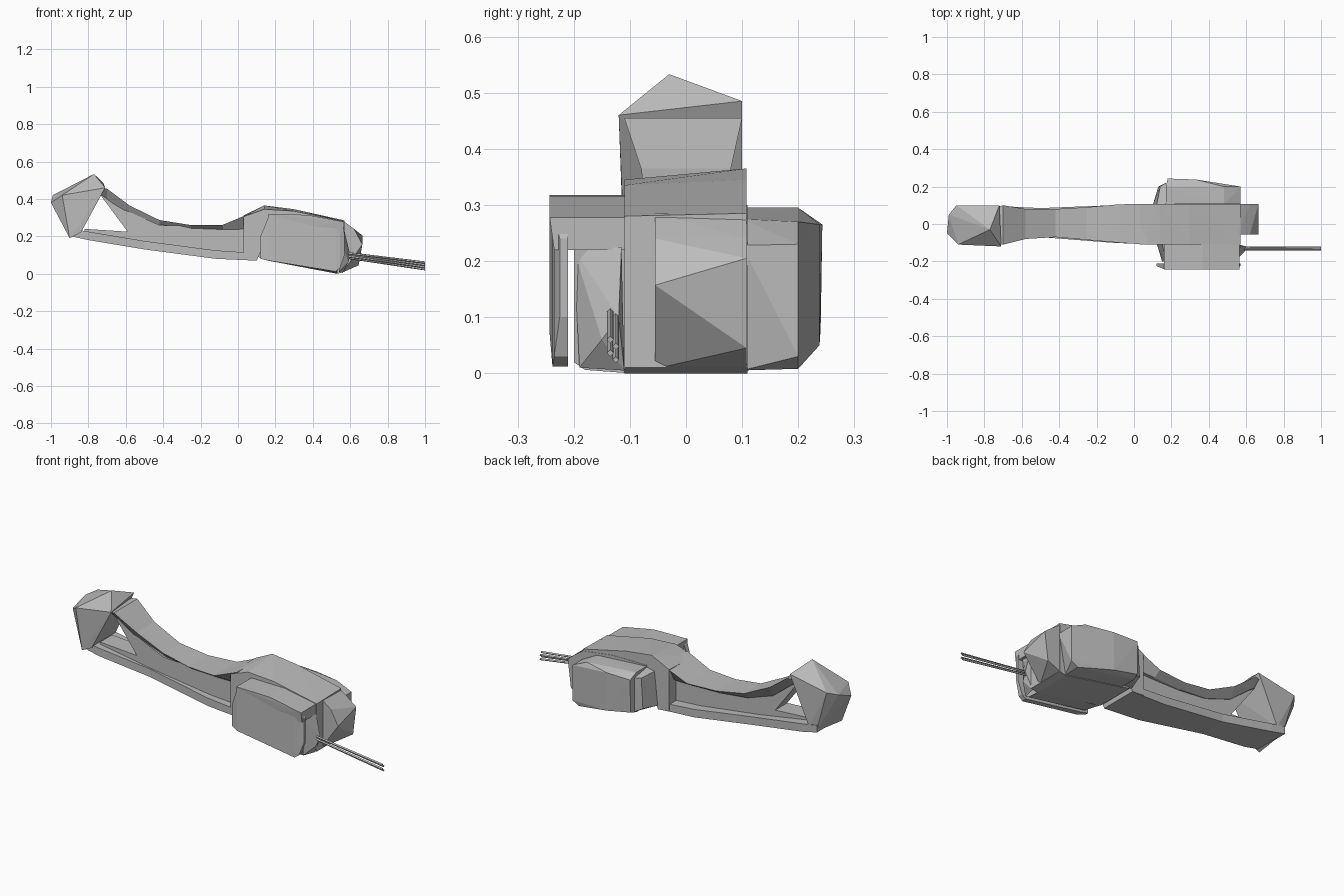
import bpy
import bmesh

old = bpy.data.objects.get("Cube")
if old:
    bpy.data.objects.remove(old)

grey = bpy.data.materials.new("plain grey")
grey.use_nodes = True
colour = (0.5, 0.5, 0.5, 1)
grey.diffuse_color = colour
grey.node_tree.nodes["Principled BSDF"].inputs["Base Color"].default_value = colour


def finish(name, bm):
    """Turn a bmesh into a flat shaded grey object."""
    bmesh.ops.recalc_face_normals(bm, faces=bm.faces)
    mesh = bpy.data.meshes.new(name)
    bm.to_mesh(mesh)
    bm.free()
    mesh.materials.append(grey)
    part = bpy.data.objects.new(name, mesh)
    bpy.context.scene.collection.objects.link(part)
    return part


def hull(name, points):
    """Faceted convex block around a few corner points."""
    bm = bmesh.new()
    for point in points:
        bm.verts.new(point)
    bmesh.ops.convex_hull(bm, input=bm.verts)
    loose = [v for v in bm.verts if not v.link_faces]
    bmesh.ops.delete(bm, geom=loose, context="VERTS")
    return finish(name, bm)


def prism(name, outline, front, back):
    """Side outline (x, z) extruded across y."""
    bm = bmesh.new()
    near = [bm.verts.new((x, front, z)) for x, z in outline]
    far = [bm.verts.new((x, back, z)) for x, z in outline]
    count = len(outline)
    caps = [bm.faces.new(near), bm.faces.new(far)]
    for i in range(count):
        j = (i + 1) % count
        bm.faces.new((near[i], near[j], far[j], far[i]))
    bmesh.ops.triangulate(bm, faces=caps)
    return finish(name, bm)


def loft(name, stations, taper=1):
    """Beam through stations (x, bottom, top, front, back), underside narrowed by taper."""
    bm = bmesh.new()
    rings = []
    for x, low, high, front, back in stations:
        corners = ((front * taper, low), (back * taper, low), (back, high), (front, high))
        rings.append([bm.verts.new((x, y, z)) for y, z in corners])
    for a, b in zip(rings, rings[1:]):
        for i in range(len(a)):
            j = (i + 1) % len(a)
            bm.faces.new((a[i], a[j], b[j], b[i]))
    bm.faces.new(rings[0])
    bm.faces.new(rings[-1])
    return finish(name, bm)


# Faceted knob at the far end of the handle
hull("handle_knob", [
    (-.77, -.03, .533), (-.71, -.12, .46), (-.72, .1, .485),
    (-1, -.05, .38), (-.99, .05, .42), (-.94, -.11, .42), (-.95, .1, .44),
    (-.9, -.11, .19), (-.88, .09, .2), (-.84, -.11, .22), (-.84, .1, .22),
])

# Lower bar of the handle
loft("handle_lower_bar", [
    (-.89, .2, .24, -.1, .1), (-.8, .18, .225, -.1, .1),
    (-.5, .13, .175, -.07, .085), (-.12, .08, .125, -.1, .1),
    (.1, .07, .11, -.11, .105),
])

# Upper strap with an inward sloping underside
loft("handle_upper_strap", [
    (-.73, .42, .455, -.11, .09), (-.7, .4, .455, -.11, .1),
    (-.58, .305, .365, -.08, .08), (-.42, .25, .287, -.07, .08),
    (-.25, .235, .26, -.085, .09), (-.08, .235, .262, -.1, .105),
    (.07, .24, .325, -.11, .108),
], .6)

# Raised top of the body, a little lower along its front edge
hull("body_top", [
    (x, y, z) for x, front_z, back_z in (
        (.03, .305, .312), (.14, .345, .365), (.3, .335, .345), (.36, .315, .32), (.57, .28, .285))
    for y, z in ((-.11, .24), (.108, .24), (-.11, front_z), (.108, back_z))
])

# Recessed side panel, with its outline leaving the triangular grip hole
prism("handle_web", [
    (-.74, .43), (-.58, .33), (-.42, .26), (-.25, .245), (-.08, .25), (.05, .28),
    (.05, .1), (-.5, .15), (-.82, .19), (-.82, .24), (-.59, .225), (-.72, .4),
], -.062, .045)

# Solid block where the handle meets the body
prism("handle_root", [
    (.03, .075), (.1, .07), (.14, .2), (.2, .3), (.05, .31), (.03, .26),
], -.11, .108)

# Main body between the side housings
prism("body_core", [
    (.12, .08), (.16, .07), (.53, 0), (.57, .01), (.57, .275),
    (.38, .3), (.17, .3),
], -.11, .11)

# Front housing: inner block, lid and free hanging outer plate
hull("front_inner_block", [
    (.12, -.1, .08), (.15, -.2, .08), (.15, -.1, .28), (.17, -.2, .27),
    (.53, -.2, .02), (.53, -.18, .006), (.53, -.1, 0), (.55, -.1, .25), (.55, -.2, .22),
])
hull("front_lid", [
    (x, y, z) for x, low, high in ((.16, .22, .318), (.37, .22, .315), (.565, .22, .278))
    for y, z in ((-.235, low), (-.1, low), (-.1, high), (-.243, high))
])
loft("front_outer_plate", [
    (.12, .08, .2, -.225, -.21), (.165, .07, .31, -.243, -.21),
    (.52, .012, .285, -.238, -.21), (.545, .03, .28, -.235, -.21),
    (.57, .1, .24, -.225, -.21),
])

# Front corner facets beside the cord
hull("front_corner", [
    (.54, -.2, .22), (.57, -.115, .225), (.54, -.19, .01), (.56, -.11, .005),
    (.6, -.12, .1), (.59, -.15, .06),
])

# Rear housing with tapered outer face
hull("rear_housing", [
    (.17, .1, .295), (.17, .2, .295), (.18, .243, .265), (.33, .238, .265),
    (.48, .1, .275), (.48, .2, .27), (.57, .1, .228), (.57, .2, .23),
    (.57, .2, .03), (.53, .2, .008), (.53, .1, .005),
    (.18, .24, .08), (.17, .2, .07), (.17, .1, .07), (.33, .238, .05),
])
hull("rear_hinge_flap", [
    (.1, .1, .09), (.12, .1, .28), (.14, .2, .27), (.13, .2, .1),
    (.17, .22, .27), (.17, .22, .08), (.17, .1, .29), (.17, .1, .08),
])

# Angular nose at the working end
hull("nose", [
    (.56, -.055, .285), (.56, .108, .28), (.62, -.055, .24), (.62, .108, .24),
    (.665, -.055, .157), (.665, .108, .205), (.645, .108, .045),
    (.56, -.055, .008), (.56, .108, .008),
])

# Bundle of thin cord strands, fanning out slightly
for number, letter in enumerate("abcd"):
    curve = bpy.data.curves.new("cord_strand", "CURVE")
    curve.dimensions = "3D"
    curve.bevel_depth = .006
    curve.bevel_resolution = 0
    curve.use_fill_caps = True
    line = curve.splines.new("POLY")
    line.points.add(1)
    side = -.135 + .01 * (number % 2)
    line.points[0].co = (.57, side, .112 - .008 * number, 1)
    line.points[1].co = (1, side, .06 - .012 * number, 1)
    curve.materials.append(grey)
    strand = bpy.data.objects.new("cord_strand_" + letter, curve)
    bpy.context.scene.collection.objects.link(strand)
